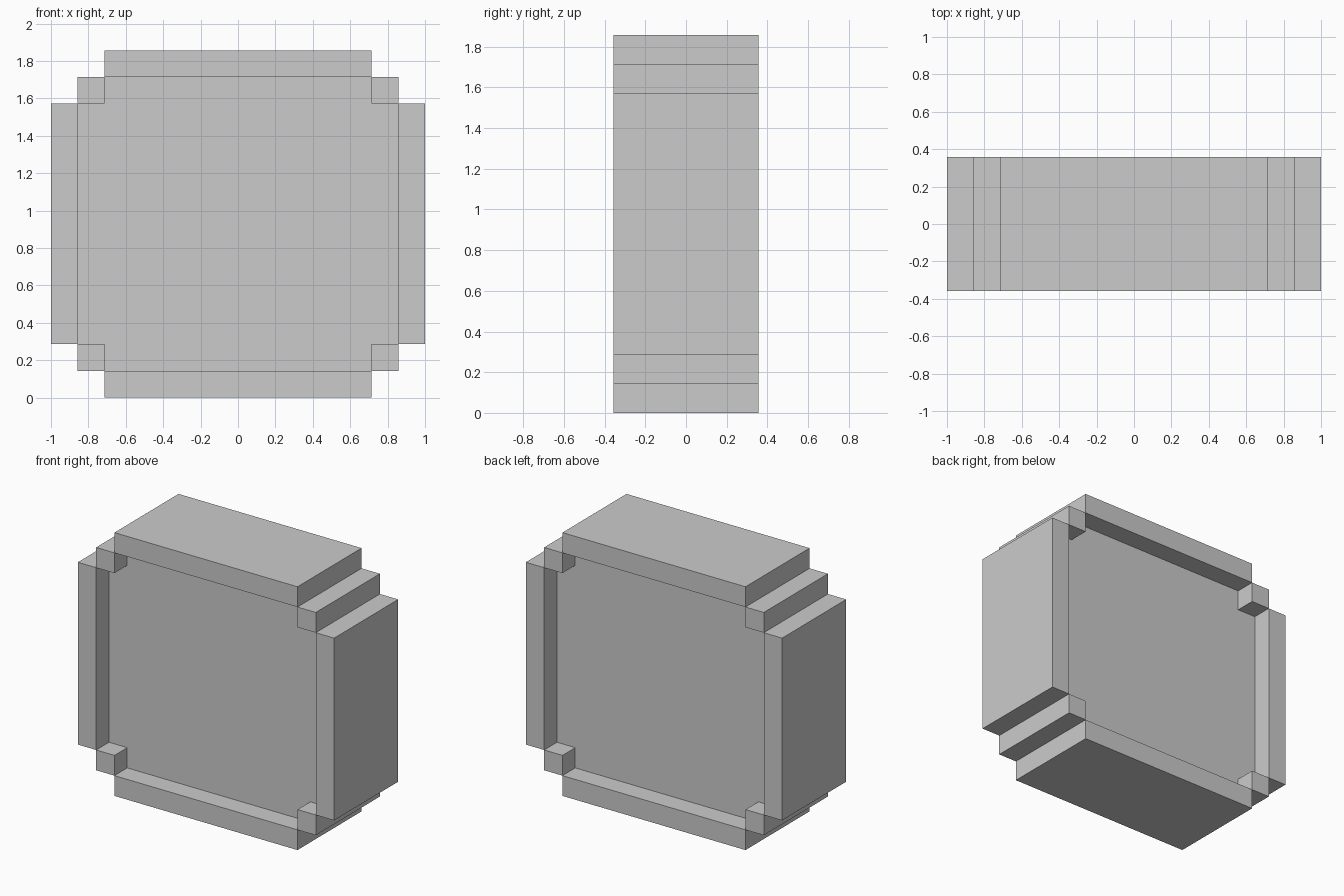
import bpy, bmesh

if "Cube" in bpy.data.objects:
    bpy.data.objects.remove(bpy.data.objects["Cube"])

U = 1 / 7                      # block size: the model is 14 x 5 x 13 blocks
MID = 6.5 * U                  # height of the centre


def prism(name, outline, half_depth):
    """Extrude an x/z outline (in blocks, relative to the centre) along y."""
    bm = bmesh.new()
    verts = [bm.verts.new((x * U, -half_depth * U, MID + z * U)) for x, z in outline]
    face = bm.faces.new(verts)
    ext = bmesh.ops.extrude_face_region(bm, geom=[face], use_keep_orig=True)
    moved = [v for v in ext["geom"] if isinstance(v, bmesh.types.BMVert)]
    bmesh.ops.translate(bm, verts=moved, vec=(0, 2 * half_depth * U, 0))
    bmesh.ops.recalc_face_normals(bm, faces=bm.faces)
    mesh = bpy.data.meshes.new(name)
    bm.to_mesh(mesh)
    bm.free()
    obj = bpy.data.objects.new(name, mesh)
    bpy.context.collection.objects.link(obj)


def bar(name, x0, x1, z0, z1):
    prism(name, [(x0, z0), (x1, z0), (x1, z1), (x0, z1)], 2.5)


# Rim: long bars on four sides
bar("top_bar", -5, 5, 5.5, 6.5)
bar("bottom_bar", -5, 5, -6.5, -5.5)
for side, s in (("left", -1), ("right", 1)):
    bar(side + "_bar", *sorted((6 * s, 7 * s)), -4.5, 4.5)
    # Stepped corner blocks
    for level, t in (("lower", -1), ("upper", 1)):
        bar(f"{level}_{side}_corner", *sorted((5 * s, 6 * s)), *sorted((4.5 * t, 5.5 * t)))

# Recessed centre panel with notched corners, set back one block front and rear
quarter = [(6, 4.5), (5, 4.5), (5, 5.5)]
top_half = quarter + [(-x, z) for x, z in reversed(quarter)]
prism("centre_panel", top_half + [(-x, -z) for x, z in top_half], 1.5)
